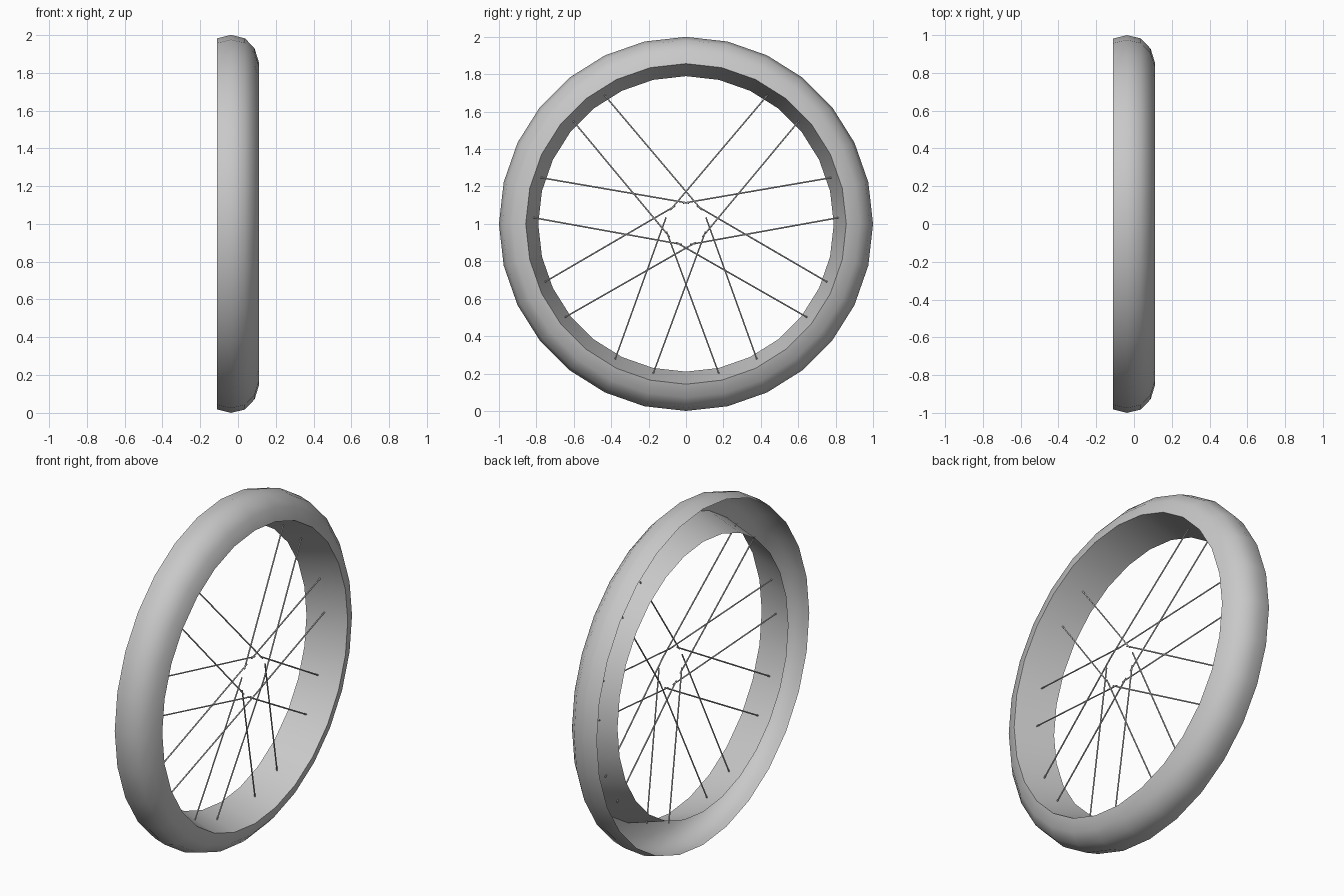
import bpy, bmesh, math
from mathutils import Vector

if "Cube" in bpy.data.objects:
    bpy.data.objects.remove(bpy.data.objects["Cube"])

SIDES = 28        # segments around the wheel
CENTRE_Z = 1.0

grey = bpy.data.materials.new("light grey")
grey.diffuse_color = (0.58, 0.58, 0.58, 1)
grey.use_nodes = True
grey.node_tree.nodes["Principled BSDF"].inputs["Base Color"].default_value = grey.diffuse_color


def finish(name, bm, angle):
    mesh = bpy.data.meshes.new(name)
    bm.to_mesh(mesh)
    bm.free()
    mesh.materials.append(grey)
    obj = bpy.data.objects.new(name, mesh)
    bpy.context.collection.objects.link(obj)
    bpy.ops.object.select_all(action='DESELECT')
    obj.select_set(True)
    bpy.context.view_layer.objects.active = obj
    bpy.ops.object.shade_smooth_by_angle(angle=math.radians(angle))
    return obj


def polar(x, r, degrees):
    a = math.radians(degrees)
    return Vector((x, r * math.cos(a), CENTRE_Z + r * math.sin(a)))


# Tyre and rim: one open shell, a rounded tread plus a conical inner wall
profile = [(-0.11, 0.79), (0.11, 0.857), (0.088, 0.928),
           (0.037, 0.982), (-0.037, 1.0), (-0.11, 0.982)]
bm = bmesh.new()
rings = [[bm.verts.new(polar(x, r, 90 + 360 * i / SIDES)) for x, r in profile]
         for i in range(SIDES)]
for i in range(SIDES):
    a, b = rings[i], rings[(i + 1) % SIDES]
    for j in range(len(profile) - 1):
        bm.faces.new((a[j], a[j + 1], b[j + 1], b[j]))
finish("tyre_and_rim", bm, 40)

# Spokes: crossed mirrored pairs every 40 degrees, with the top pair left out
bm = bmesh.new()
for k in range(9):
    if k == 2:
        continue
    for mirror in (False, True):
        outer, inner = 2.5 + 40 * k, -78.3 + 40 * k
        if mirror:
            outer, inner = 180 - outer, 180 - inner
        start, end = polar(0.1, 0.112, inner), polar(-0.015, 0.832, outer)
        axis = end - start
        matrix = axis.to_track_quat('Z', 'Y').to_matrix().to_4x4()
        matrix.translation = (start + end) / 2
        bmesh.ops.create_cone(bm, cap_ends=True, segments=6, radius1=0.004,
                              radius2=0.004, depth=axis.length, matrix=matrix)
finish("spokes", bm, 65)
